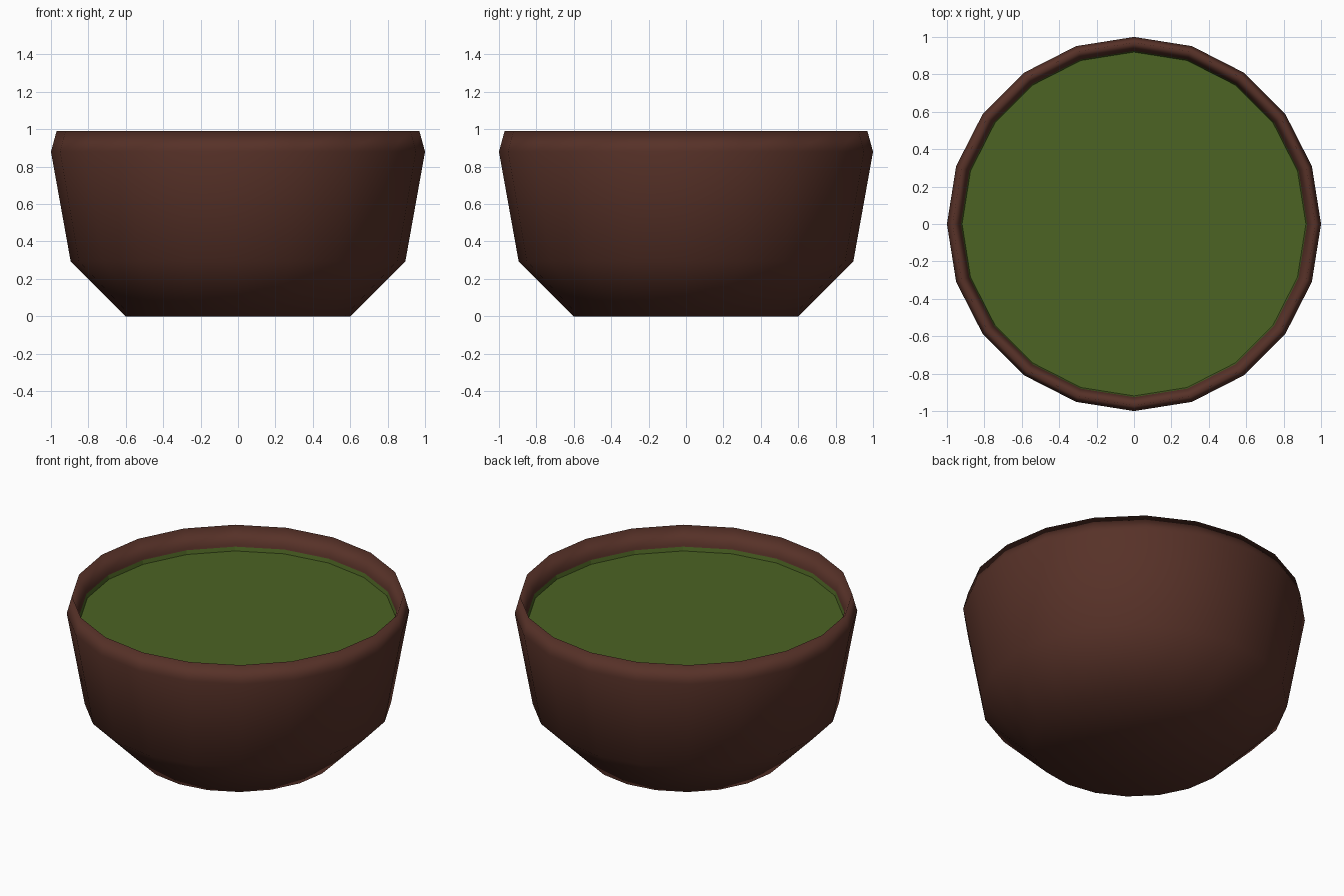
import bpy, bmesh, math

if "Cube" in bpy.data.objects:
    bpy.data.objects.remove(bpy.data.objects["Cube"])

SIDES = 20


def material(name, colour):
    m = bpy.data.materials.new(name)
    m.diffuse_color = (*colour, 1)
    m.use_nodes = True
    m.node_tree.nodes["Principled BSDF"].inputs["Base Color"].default_value = m.diffuse_color
    return m


def lathe(name, profile, mat, smooth, cap_start, cap_end):
    """Spin (radius, z) points round the z axis, with optional end caps."""
    bm = bmesh.new()
    rings = [[bm.verts.new((r * math.cos(2 * math.pi * i / SIDES),
                            r * math.sin(2 * math.pi * i / SIDES), z))
              for i in range(SIDES)] for r, z in profile]
    for a, b in zip(rings, rings[1:]):
        for i in range(SIDES):
            j = (i + 1) % SIDES
            bm.faces.new((a[i], a[j], b[j], b[i]))
    if cap_start:
        bm.faces.new(rings[0][::-1])
    if cap_end:
        bm.faces.new(rings[-1])
    for f in bm.faces:
        f.smooth = smooth
    me = bpy.data.meshes.new(name)
    bm.to_mesh(me)
    bm.free()
    me.materials.append(mat)
    ob = bpy.data.objects.new(name, me)
    bpy.context.collection.objects.link(ob)
    return ob


brown = material("dark_brown", (0.095, 0.031, 0.021))
green = material("leaf_green", (0.072, 0.125, 0.017))

# Bowl: outer wall, rim, then inner wall down to the inside floor
lathe("bowl", [(0.60, 0), (0.895, 0.295), (1.0, 0.88), (0.97, 0.99),
               (0.927, 0.88), (0.84, 0.32), (0.57, 0.06)],
      brown, True, True, True)

# Liquid: flat surface with a small raised edge against the wall
lathe("liquid", [(0.926, 0.872), (0.919, 0.845)], green, False, False, True)
